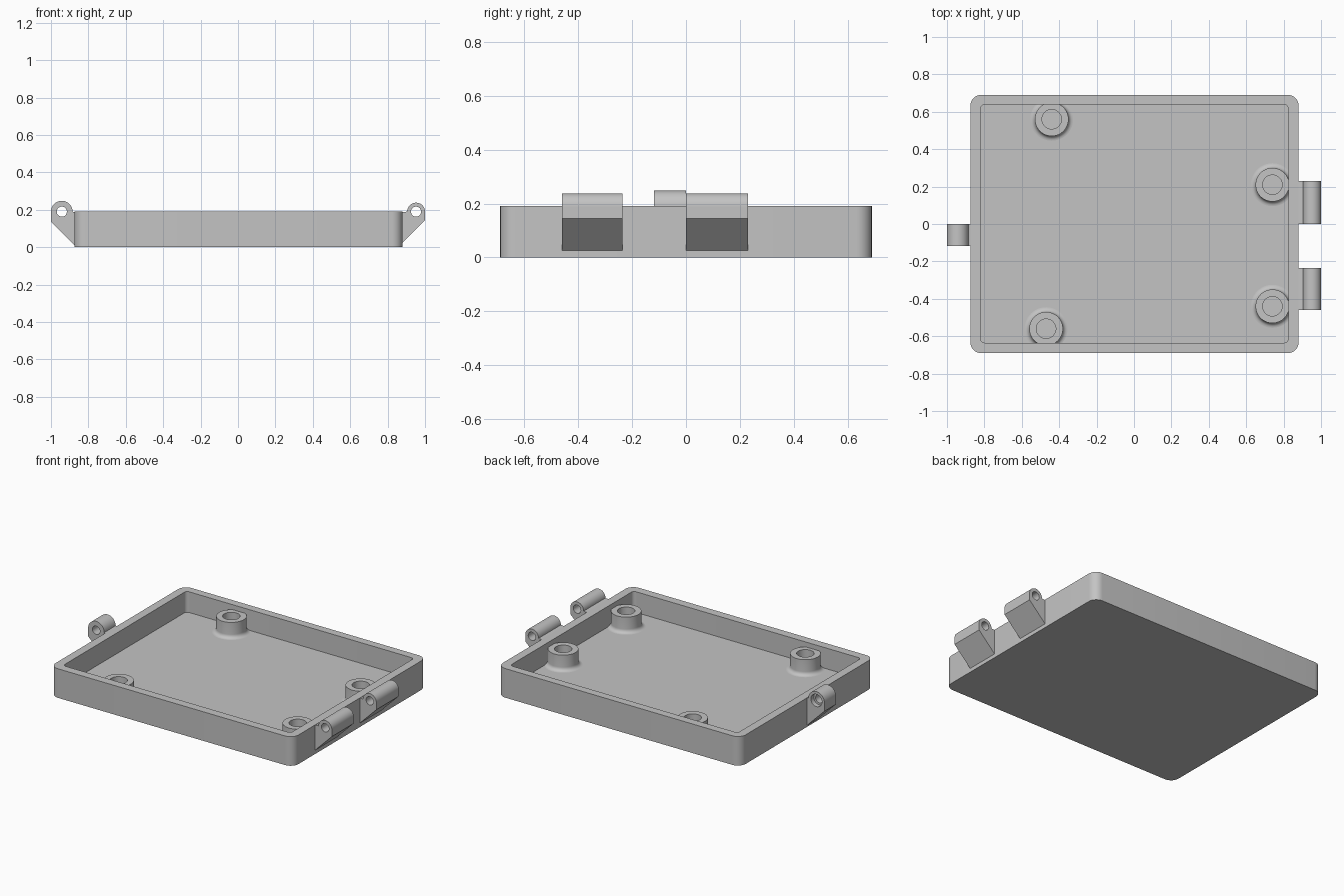
import bpy, bmesh, math
from mathutils import Vector

if "Cube" in bpy.data.objects:
    bpy.data.objects.remove(bpy.data.objects["Cube"])

grey = bpy.data.materials.new("light grey plastic")
grey.diffuse_color = (0.55, 0.55, 0.55, 1)
grey.use_nodes = True
grey.node_tree.nodes["Principled BSDF"].inputs["Base Color"].default_value = grey.diffuse_color


def loft(name, rings, closed=False, cap_start=False, cap_end=False):
    """Skin a list of equal-length point rings into one object."""
    bm = bmesh.new()
    loops = [[bm.verts.new(p) for p in ring] for ring in rings]
    pairs = list(zip(loops, loops[1:]))
    if closed:
        pairs.append((loops[-1], loops[0]))
    n = len(loops[0])
    for a, b in pairs:
        for i in range(n):
            j = (i + 1) % n
            bm.faces.new((a[i], a[j], b[j], b[i]))
    if cap_start:
        bm.faces.new(loops[0])
    if cap_end:
        bm.faces.new(loops[-1])
    bmesh.ops.recalc_face_normals(bm, faces=bm.faces)
    mesh = bpy.data.meshes.new(name)
    bm.to_mesh(mesh)
    bm.free()
    mesh.materials.append(grey)
    ob = bpy.data.objects.new(name, mesh)
    bpy.context.collection.objects.link(ob)
    bpy.ops.object.select_all(action='DESELECT')
    ob.select_set(True)
    bpy.context.view_layer.objects.active = ob
    bpy.ops.object.shade_smooth_by_angle(angle=math.radians(30))
    return ob


def rounded_rect(x0, x1, y0, y1, r, z, seg=8):
    pts = []
    corners = [(x1 - r, y1 - r), (x0 + r, y1 - r), (x0 + r, y0 + r), (x1 - r, y0 + r)]
    for k, (cx, cy) in enumerate(corners):
        for i in range(seg + 1):
            a = math.pi / 2 * (k + i / seg)
            pts.append((cx + r * math.cos(a), cy + r * math.sin(a), z))
    return pts


def circle(cx, cy, r, z, n=48):
    return [(cx + r * math.cos(2 * math.pi * i / n),
             cy + r * math.sin(2 * math.pi * i / n), z) for i in range(n)]


# Open tray with rounded corners
FLOOR, RIM = 0.055, 0.19
outer = (-0.875, 0.88, -0.69, 0.69, 0.057)
inner = (-0.82, 0.825, -0.635, 0.638, 0.022)
loft("tray", [rounded_rect(*outer, 0), rounded_rect(*outer, RIM),
              rounded_rect(*inner, RIM), rounded_rect(*inner, FLOOR)],
     cap_start=True, cap_end=True)

# Screw standoffs with a filleted foot and a blind hole
R, FIL, TOP = 0.09, 0.025, 0.158
for k, (x, y) in enumerate([(-0.44, 0.56), (-0.47, -0.56), (0.74, 0.21), (0.74, -0.44)]):
    profile = [(R + FIL, FLOOR - 0.01)]
    for i in range(7):
        a = math.pi / 2 * i / 6
        profile.append((R + FIL * (1 - math.sin(a)), FLOOR + FIL * (1 - math.cos(a))))
    profile += [(R, TOP), (0.052, TOP), (0.052, FLOOR + 0.002)]
    loft(f"standoff_{k + 1}", [circle(x, y, r, z) for r, z in profile],
         cap_start=True, cap_end=True)


def hinge_lug(name, side, wall, r, low, foot, y0, y1, bore=0.027, recess=None):
    """Barrel with a pin hole, carried by a sloping web on the side wall."""
    c = Vector((1 - r, 0.19))
    out = [c + r * Vector((math.cos(math.pi * i / 20), math.sin(math.pi * i / 20)))
           for i in range(21)]
    web = [out[-1], Vector((wall - 0.006, 0.187)), Vector((wall - 0.006, foot - 0.006)),
           Vector((1, low)), out[0]]
    for a, b in zip(web, web[1:]):
        steps = 1 if a is web[0] else 8
        out += [a.lerp(b, (i + 1) / steps) for i in range(steps)]
    out.pop()

    def ring(rad, y):
        pts = out if rad is None else [c + (p - c).normalized() * rad for p in out]
        return [(side * p.x, y, p.y) for p in pts]

    rings = [ring(None, y0), ring(None, y1)]
    if recess:
        rings += [ring(recess, y1), ring(recess, y1 - 0.03)]
        rings += [ring(bore, y1 - 0.03), ring(bore, y0)]
    else:
        rings += [ring(bore, y1), ring(bore, y0)]
    loft(name, rings, closed=True)


# Two lugs on the right, one on the left with a recessed pin hole
hinge_lug("right_hinge_front", 1, 0.88, 0.048, 0.145, 0.025, -0.46, -0.235)
hinge_lug("right_hinge_back", 1, 0.88, 0.048, 0.145, 0.025, 0.0, 0.23)
hinge_lug("left_latch_lug", -1, 0.875, 0.058, 0.135, 0.01, -0.118, 0.0, recess=0.04)
